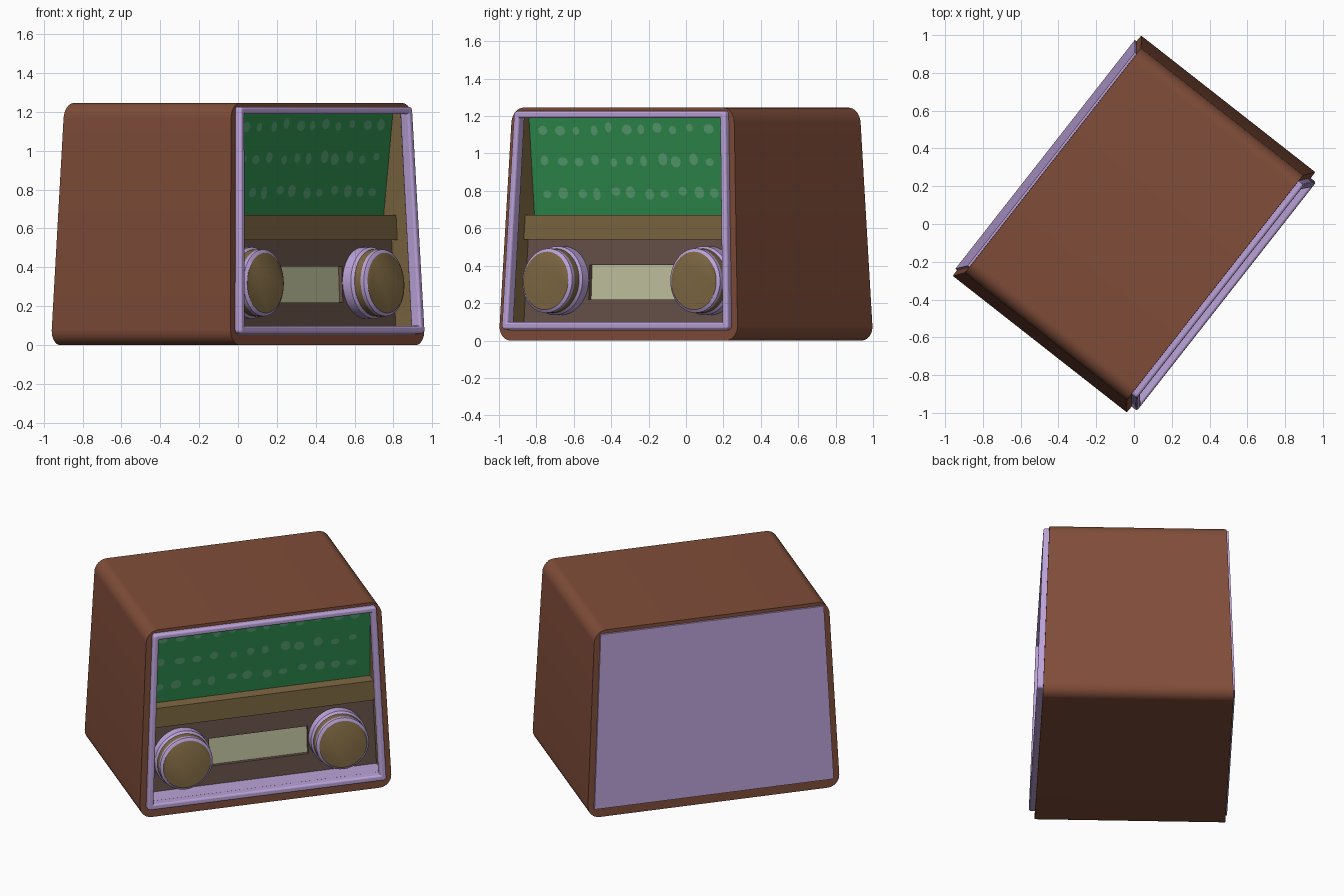
import bpy, bmesh, math, random
from mathutils import Vector

if "Cube" in bpy.data.objects:
    bpy.data.objects.remove(bpy.data.objects["Cube"])

random.seed(4)
TURN = math.radians(51.9)      # the whole set stands turned on the ground
HEIGHT = 1.245


def material(name, rgb):
    m = bpy.data.materials.new(name)
    lin = [((c / 255 + 0.055) / 1.055) ** 2.4 for c in rgb]
    m.diffuse_color = (*lin, 1)
    m.use_nodes = True
    m.node_tree.nodes["Principled BSDF"].inputs["Base Color"].default_value = m.diffuse_color
    return m


BROWN = material("brown wood", (128, 77, 57))
PURPLE = material("lilac trim", (188, 163, 217))
TAN = material("olive tan", (126, 104, 66))
DARK = material("dark panel", (107, 84, 76))
PALE = material("pale dial", (200, 202, 164))
GREEN = material("green cloth", (49, 148, 82))
SPOT = material("pale green spots", (92, 168, 120))


def finish(name, bm, mats, bevel=0, smooth=True):
    """Taper towards the top, turn, and make the object (front is local -y)."""
    c, s = math.cos(TURN), math.sin(TURN)
    bmesh.ops.recalc_face_normals(bm, faces=bm.faces)
    for v in bm.verts:
        k = 1 - 0.058 * v.co.z
        x, y = v.co.x * k, v.co.y * k
        v.co = Vector((x * c - y * s, x * s + y * c, v.co.z))
    mesh = bpy.data.meshes.new(name)
    bm.to_mesh(mesh)
    bm.free()
    ob = bpy.data.objects.new(name, mesh)
    bpy.context.collection.objects.link(ob)
    for m in mats:
        mesh.materials.append(m)
    if bevel:
        b = ob.modifiers.new("Bevel", 'BEVEL')
        b.width, b.segments, b.limit_method = bevel, 3, 'ANGLE'
    if smooth:
        bpy.ops.object.select_all(action='DESELECT')
        ob.select_set(True)
        bpy.context.view_layer.objects.active = ob
        bpy.ops.object.shade_smooth_by_angle(angle=math.radians(35))
    return ob


def rounded(half, z0, z1, r, n=8):
    """Rounded rectangle in x and z."""
    pts = []
    for i, (sx, cz) in enumerate([(1, z1 - r), (-1, z1 - r), (-1, z0 + r), (1, z0 + r)]):
        for j in range(n + 1):
            a = math.pi / 2 * (i + j / n)
            pts.append((sx * (half - r) + r * math.cos(a), cz + r * math.sin(a)))
    return pts


def ring(name, outer, inner, front, back, mats, bevel=0):
    """Tube between two outlines; the inner wall takes the last material."""
    bm = bmesh.new()
    loops = [[bm.verts.new((x, y, z)) for x, z in pts]
             for pts, y in ((outer, front), (outer, back), (inner, back), (inner, front))]
    n = len(outer)
    for k in range(4):
        a, b = loops[k], loops[(k + 1) % 4]
        for i in range(n):
            f = bm.faces.new((a[i], a[(i + 1) % n], b[(i + 1) % n], b[i]))
            f.material_index = len(mats) - 1 if k == 2 else 0
    return finish(name, bm, mats, bevel)


def box(name, x0, x1, z0, z1, front, back, mat, lean=0):
    """Box; lean pushes its top forwards."""
    bm = bmesh.new()
    bmesh.ops.create_cube(bm, size=1)
    for v in bm.verts:
        top = v.co.z > 0
        v.co = Vector((x1 if v.co.x > 0 else x0,
                       (back if v.co.y > 0 else front) - (lean if top else 0),
                       z1 if top else z0))
    return finish(name, bm, [mat], smooth=False)


# Cabinet shell, front trim and back panel
ring("cabinet", rounded(0.812, 0, HEIGHT, 0.08), rounded(0.762, 0.055, 1.215, 0.02),
     -0.587, 0.587, [BROWN, TAN])
ring("front_trim", rounded(0.772, 0.06, 1.226, 0.018, 4), rounded(0.734, 0.098, 1.19, 0.004, 4),
     -0.625, -0.56, [PURPLE], 0.012)
box("back_panel", -0.772, 0.772, 0.06, 1.222, 0.56, 0.6, PURPLE)
box("floor_plate", -0.762, 0.762, 0.05, 0.096, -0.58, -0.40, PURPLE)

# Lower panel, built around the dial opening
DX, DZ0, DZ1, PF, PB = 0.325, 0.22, 0.405, -0.44, -0.40
for side, sx in (("left", -1), ("right", 1)):
    x0, x1 = sorted((sx * DX, sx * 0.762))
    box(side + "_panel", x0, x1, 0.09, 0.56, PF, PB, DARK)
box("upper_panel", -DX, DX, DZ1, 0.56, PF, PB, DARK)
box("lower_panel", -DX, DX, 0.09, DZ0, PF, PB, DARK)
box("dial", -DX, DX, DZ0, DZ1, PF + 0.022, PB + 0.01, PALE)

# Cross rail between panel and cloth
box("rail", -0.762, 0.762, 0.54, 0.67, -0.478, -0.37, TAN)

# Leaning speaker cloth with rows of spots
Z0, Z1, Y0, LEAN = 0.66, 1.217, -0.392, 0.103
box("speaker_cloth", -0.762, 0.762, Z0, Z1, Y0, Y0 + 0.03, GREEN, LEAN)
bm = bmesh.new()
for z in (0.79, 0.96, 1.13):
    for i in range(12):
        x = -0.65 + i * 0.118 + random.uniform(-0.015, 0.015)
        zc = z + random.uniform(-0.01, 0.01)
        rx, rz = random.uniform(0.024, 0.037), random.uniform(0.02, 0.035)
        vs = []
        for j in range(9):
            a = j * math.tau / 9
            px, pz = x + rx * math.cos(a), zc + rz * math.sin(a)
            vs.append(bm.verts.new((px, Y0 - LEAN * (pz - Z0) / (Z1 - Z0) - 0.004, pz)))
        bm.faces.new(vs)
finish("cloth_spots", bm, [SPOT], smooth=False)

# Knobs: turned profile of (radius, depth, material of the band that follows)
PROFILE = [(0.184, 0.43, 0), (0.184, 0.495, 0), (0.172, 0.51, 1), (0.172, 0.55, 0),
           (0.172, 0.572, 0), (0.155, 0.584, 1)]
for name, cx in (("left_knob", -0.512), ("right_knob", 0.512)):
    bm = bmesh.new()
    n, cz = 40, 0.32
    loops = [[bm.verts.new((cx + r * math.cos(i * math.tau / n), -d,
                            cz + r * math.sin(i * math.tau / n))) for i in range(n)]
             for r, d, _ in PROFILE]
    for k in range(len(loops) - 1):
        for i in range(n):
            j = (i + 1) % n
            f = bm.faces.new((loops[k][i], loops[k][j], loops[k + 1][j], loops[k + 1][i]))
            f.material_index = PROFILE[k][2]
    bm.faces.new(loops[-1]).material_index = 1
    bm.faces.new(loops[0][::-1])
    finish(name, bm, [PURPLE, TAN])
